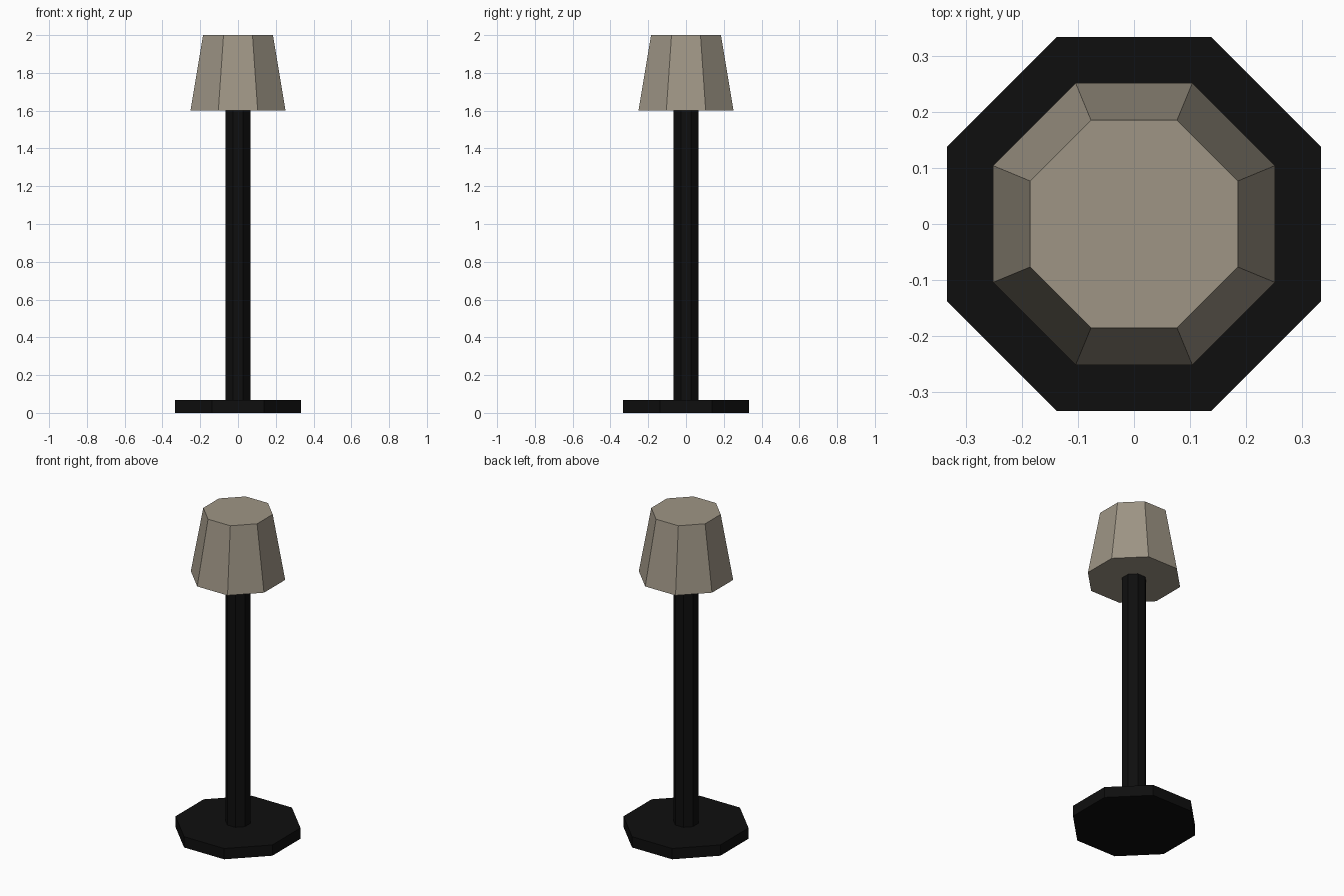
import bpy
import math

if "Cube" in bpy.data.objects:
    bpy.data.objects.remove(bpy.data.objects["Cube"])


def material(name, rgb):
    m = bpy.data.materials.new(name)
    m.diffuse_color = (*rgb, 1.0)
    m.use_nodes = True
    m.node_tree.nodes["Principled BSDF"].inputs["Base Color"].default_value = m.diffuse_color
    return m


black = material("black metal", (0.0045, 0.0045, 0.0045))
beige = material("beige fabric", (0.342, 0.301, 0.235))


def octagon(name, flat_bottom, flat_top, z0, z1, mat):
    """Flat-shaded octagonal frustum, sized by centre-to-flat distance."""
    k = 1 / math.cos(math.pi / 8)
    bpy.ops.mesh.primitive_cone_add(
        vertices=8, radius1=flat_bottom * k, radius2=flat_top * k,
        depth=z1 - z0, location=(0, 0, (z0 + z1) / 2),
        rotation=(0, 0, math.pi / 8))
    ob = bpy.context.object
    ob.name = name
    bpy.ops.object.transform_apply(location=True, rotation=True, scale=True)
    ob.data.materials.append(mat)
    return ob


# Floor plate, pole and tapered shade
octagon("base", 0.333, 0.333, 0.0, 0.067, black)
octagon("pole", 0.066, 0.066, 0.067, 1.6, black)
octagon("lampshade", 0.2515, 0.185, 1.6, 2.0, beige)
